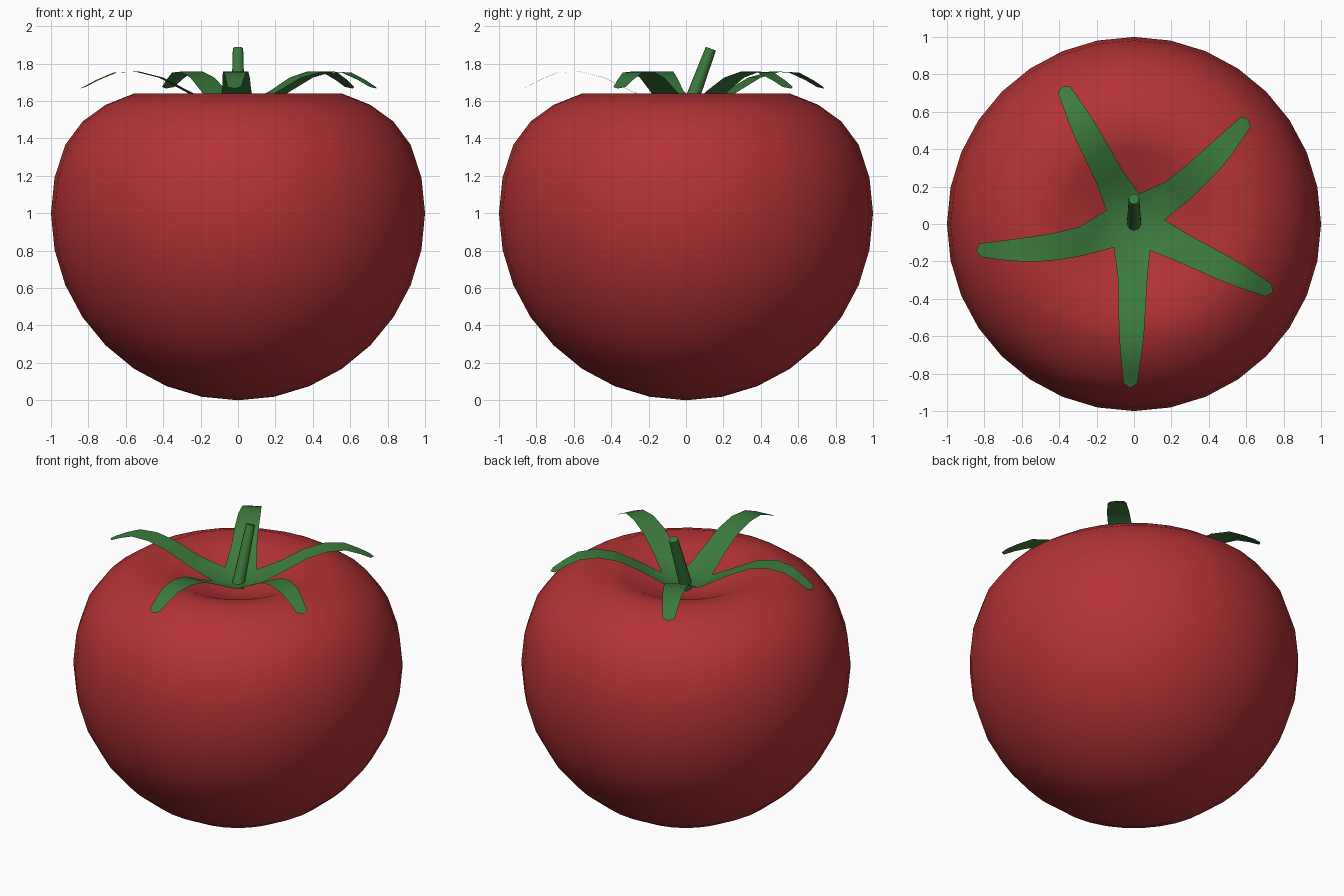
import bpy, bmesh, math
from mathutils import Vector

if "Cube" in bpy.data.objects:
    bpy.data.objects.remove(bpy.data.objects["Cube"])


def material(name, rgb):
    m = bpy.data.materials.new(name)
    m.diffuse_color = (*rgb, 1)
    m.use_nodes = True
    m.node_tree.nodes["Principled BSDF"].inputs["Base Color"].default_value = m.diffuse_color
    return m


red = material("tomato red", (0.45, 0.032, 0.035))
green = material("leaf green", (0.045, 0.2, 0.047))


def finish(bm, name, mat, angle=None):
    mesh = bpy.data.meshes.new(name)
    bm.to_mesh(mesh)
    bm.free()
    mesh.materials.append(mat)
    ob = bpy.data.objects.new(name, mesh)
    bpy.context.collection.objects.link(ob)
    bpy.ops.object.select_all(action='DESELECT')
    ob.select_set(True)
    bpy.context.view_layer.objects.active = ob
    if angle is None:
        bpy.ops.object.shade_smooth()
    else:
        bpy.ops.object.shade_smooth_by_angle(angle=angle)
    return ob


# Fruit: a sphere whose upper rings are sunk into a dimple (heights from pole down)
bm = bmesh.new()
bmesh.ops.create_uvsphere(bm, u_segments=32, v_segments=16, radius=1)
sunk = [1.47, 1.52, 1.605, 1.64, 1.58, 1.49, 1.365, 1.19]
for v in bm.verts:
    ring = round(math.acos(max(-1, min(1, v.co.z))) / (math.pi / 16))
    v.co.z = sunk[ring] if ring < len(sunk) else v.co.z + 1
finish(bm, "fruit", red)

# Calyx: five arching sepals joined as a thin star
# each arm: direction in degrees, length, sideways bend
arms = [(-91.3, 0.87, 0), (-26.2, 0.82, 0), (42.5, 0.825, -0.03),
        (117.5, 0.825, 0), (189.5, 0.85, 0.05)]
# each row: share of length, half width, height
rows = [(0.34, 0.078, 1.655), (0.50, 0.073, 1.725), (0.65, 0.068, 1.757),
        (0.79, 0.058, 1.752), (0.90, 0.046, 1.712), (0.98, 0.037, 1.675)]
bm = bmesh.new()
centre = bm.verts.new((0, 0, 1.535))
corners = []
for i, (a, _, _) in enumerate(arms):
    b = arms[i - 1][0] - (360 if i == 0 else 0)
    mid = math.radians((a + b) / 2)
    corners.append(bm.verts.new((0.165 * math.cos(mid), 0.165 * math.sin(mid), 1.575)))
for i, (a, length, bend) in enumerate(arms):
    a = math.radians(a)
    d = Vector((math.cos(a), math.sin(a), 0))
    side = Vector((-d.y, d.x, 0))
    right, left = corners[i], corners[(i + 1) % 5]
    bm.faces.new((centre, right, left))
    for t, w, z in rows:
        p = d * t * length + side * bend * math.sin(math.pi * t) + Vector((0, 0, z))
        r2, l2 = bm.verts.new(p - side * w), bm.verts.new(p + side * w)
        bm.faces.new((right, r2, l2, left))
        right, left = r2, l2
    tip = bm.verts.new(d * (length + 0.006) + Vector((0, 0, 1.667)))
    bm.faces.new((right, tip, left))
finish(bm, "sepals", green)

# Stem: tapered stalk leaning to the back
start, end = Vector((0, -0.005, 1.51)), Vector((0, 0.133, 1.88))
axis = end - start
bm = bmesh.new()
bmesh.ops.create_cone(bm, cap_ends=True, segments=10, radius1=0.04, radius2=0.029,
                      depth=axis.length)
rot = axis.to_track_quat('Z', 'Y').to_matrix()
for v in bm.verts:
    v.co = rot @ v.co + (start + end) / 2
finish(bm, "stem", green, math.radians(40))
